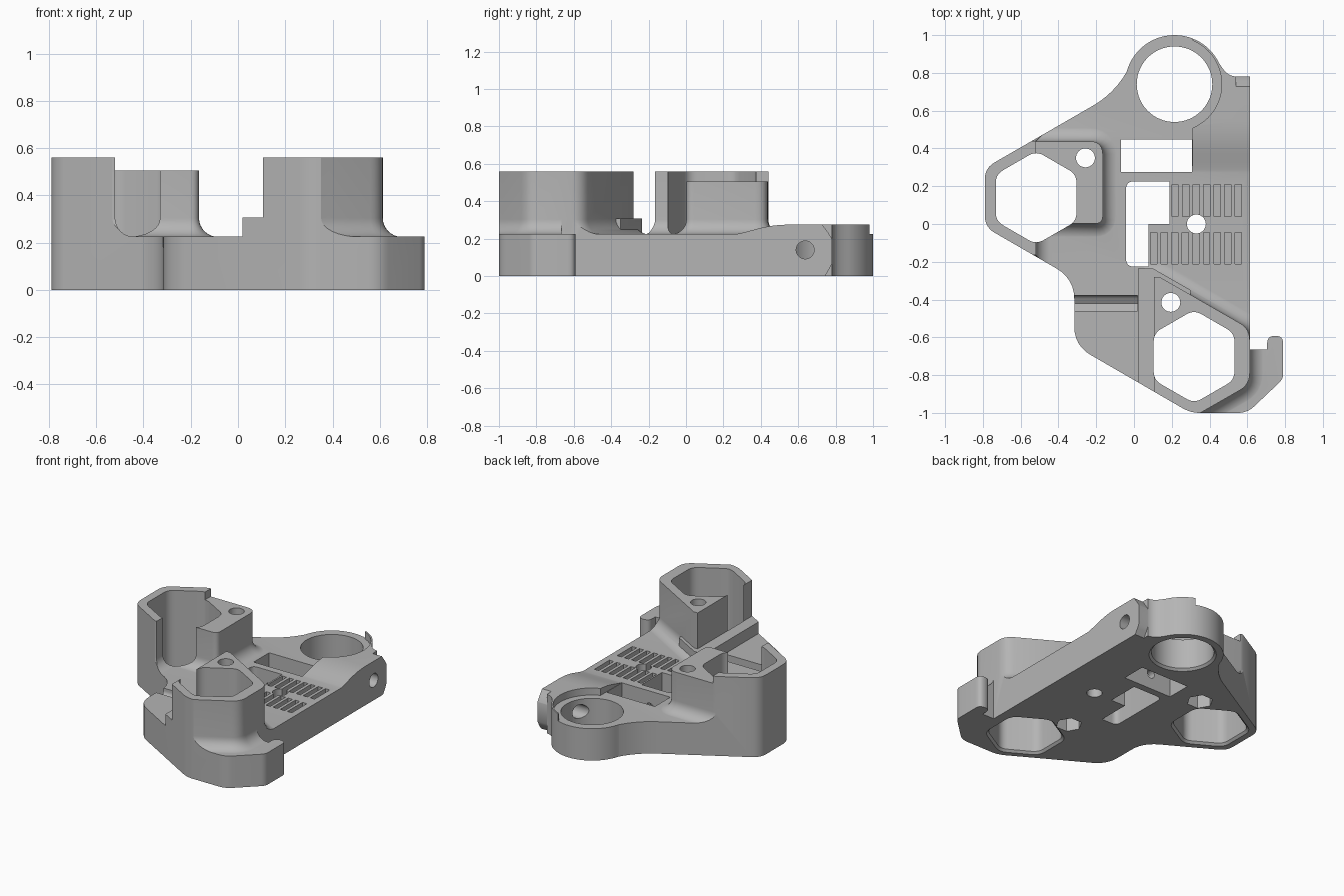
import bpy, bmesh, math
from math import sin, cos, pi, radians
from mathutils import Vector

cube = bpy.data.objects.get("Cube")
if cube:
    bpy.data.objects.remove(cube, do_unlink=True)

grey = bpy.data.materials.new("mid grey")
grey.use_nodes = True
grey.diffuse_color = (0.46, 0.46, 0.46, 1)
grey.node_tree.nodes["Principled BSDF"].inputs["Base Color"].default_value = (0.46, 0.46, 0.46, 1)

BASE = 0.225
TALL = 0.56


def rounded(corners, steps=6):
    """Polygon from (x, y, cut) corners; cut is the tangent length of the rounding."""
    pts = []
    for i, c in enumerate(corners):
        p = Vector(c[:2])
        cut = c[2] if len(c) > 2 else 0
        if not cut:
            pts.append(p)
            continue
        a = Vector(corners[i - 1][:2])
        b = Vector(corners[(i + 1) % len(corners)][:2])
        a = p + (a - p).normalized() * cut
        b = p + (b - p).normalized() * cut
        for k in range(steps + 1):
            t = k / steps
            pts.append(a * (1 - t) ** 2 + p * 2 * t * (1 - t) + b * t * t)
    return pts


def circle(x, y, r, n=48, turn=0):
    return [Vector((x + r * cos(turn + 2 * pi * i / n), y + r * sin(turn + 2 * pi * i / n)))
            for i in range(n)]


def hexagon(x, y, r, cut):
    return rounded([(p.x, p.y, cut) for p in circle(x, y, r, 6, pi / 6)])


def grow(pts, d):
    """Offset a counter-clockwise polygon outwards."""
    out = []
    for i, p in enumerate(pts):
        e, f = (p - pts[i - 1]).normalized(), (pts[(i + 1) % len(pts)] - p).normalized()
        n, m = Vector((e.y, -e.x)), Vector((f.y, -f.x))
        out.append(p + (n + m) * d / (1 + n.dot(m)))
    return out


def loft(name, pts, levels, axis="z"):
    """Closed solid through (height, offset) levels of one polygon."""
    area = sum(pts[i - 1].cross(p) for i, p in enumerate(pts))
    if area < 0:
        pts = pts[::-1]
    place = {"z": lambda u, v, w: (u, v, w), "x": lambda u, v, w: (w, u, v),
             "y": lambda u, v, w: (v, w, u)}[axis]
    bm = bmesh.new()
    rings = [[bm.verts.new(place(q.x, q.y, h)) for q in (grow(pts, d) if d else pts)]
             for h, d in levels]
    n = len(pts)
    for lo, hi in zip(rings, rings[1:]):
        for i in range(n):
            j = (i + 1) % n
            bm.faces.new((lo[i], lo[j], hi[j], hi[i]))
    bm.faces.new(rings[0][::-1])
    bm.faces.new(rings[-1])
    mesh = bpy.data.meshes.new(name)
    bm.to_mesh(mesh)
    bm.free()
    mesh.materials.append(grey)
    ob = bpy.data.objects.new(name, mesh)
    bpy.context.collection.objects.link(ob)
    return ob


def prism(name, pts, lo, hi, axis="z"):
    return loft(name, pts, [(lo, 0), (hi, 0)], axis)


def box(name, x0, x1, y0, y1, z0, z1):
    return prism(name, rounded([(x0, y0), (x1, y0), (x1, y1), (x0, y1)]), z0, z1)


def combine(target, tool, op):
    mod = target.modifiers.new(op, "BOOLEAN")
    mod.operation, mod.solver, mod.object = op, "EXACT", tool
    bpy.context.view_layer.objects.active = target
    bpy.ops.object.modifier_apply(modifier=mod.name)
    bpy.data.objects.remove(tool, do_unlink=True)


def flared(name, corners, top, r=0.08):
    """Tower with a concave fillet at its foot."""
    foot = [(BASE - 0.001 + r * (1 - cos(t)), r * (1 - sin(t)))
            for t in (pi / 2 * k / 8 for k in range(9))]
    return loft(name, rounded(corners), [(0.1, r)] + foot + [(top, 0)])


# Oversized slab, trimmed to the outline after the towers are added
body = box("carriage_body", -1.2, 1.2, -1.3, 1.3, 0, BASE)

# Towers, lower post and low step
combine(body, flared("left_tower", [(-0.52, -0.165), (-0.52, 0.44), (-0.56, 0.44),
        (-0.83, 0.32), (-0.83, -0.04), (-0.56, -0.165)], TALL), "UNION")
combine(body, flared("left_post", [(-0.56, 0.002), (-0.165, 0.002, 0.04),
        (-0.165, 0.438, 0.07), (-0.56, 0.438)], 0.505), "UNION")
combine(body, flared("right_tower", [(0.105, -0.92), (0.3, -1.03), (0.36, -0.995, 0.03),
        (0.613, -0.85, 0.06), (0.613, -0.555, 0.06), (0.135, -0.28), (0.105, -0.28)],
        TALL), "UNION")
combine(body, prism("low_step", rounded([(0.02, -1.1), (0.3, -1.1), (0.3, -0.35),
        (0.1, -0.235), (0.02, -0.235)]), 0.1, 0.307), "UNION")

# Raised clamp barrel at the back
bump = prism("clamp_barrel", rounded([(0.2, 0.1), (1.1, 0.1), (1.1, 0.275),
             (0.46, 0.275, 0.09), (0.27, 0.222, 0.06), (0.2, 0.215)]), 0.31, 0.8, "x")
combine(bump, prism("boss_clearance", circle(0.2145, 0.74, 0.25), 0.0, 0.5), "DIFFERENCE")
combine(body, bump, "UNION")

# Outline of the whole part
boss = [(0.2145 + 0.262 * cos(radians(a)), 0.738 + 0.262 * sin(radians(a)))
        for a in range(25, 166, 5)]
outline = rounded([(-0.79, -0.016, 0.06), (-0.316, -0.29, 0.11), (-0.316, -0.643, 0.1),
                   (0.3, -1.0, 0.05), (0.6, -1.0, 0.05), (0.79, -0.82, 0.03),
                   (0.79, -0.592, 0.04), (0.705, -0.592, 0.04), (0.705, -0.665),
                   (0.613, -0.665), (0.613, 0.78), (0.5, 0.78, 0.05)] + boss +
                  [(-0.105, 0.691, 0.13), (-0.79, 0.296, 0.06)])
combine(body, prism("outline", outline, -0.5, 1), "INTERSECT")

# Rounded end of the clamp barrel
combine(body, prism("barrel_end", rounded([(0.73, -0.02), (0.83, 0.14, 0.12), (0.71, 0.3),
        (0.95, 0.3), (0.95, -0.02)]), 0.54, 0.9, "x"), "DIFFERENCE")

# Hexagonal sockets, chamfered underneath
for x, y in ((-0.518, 0.139), (0.318, -0.702)):
    combine(body, loft("socket", hexagon(x, y, 0.247, 0.045),
            [(-0.02, 0.035), (0.015, 0), (1, 0)]), "DIFFERENCE")

# Screw holes with nut pockets below, centre hole and large bore
for x, y in ((-0.257, 0.35), (0.195, -0.415)):
    combine(body, prism("screw_hole", circle(x, y, 0.05, 32), -0.1, 1), "DIFFERENCE")
    combine(body, prism("nut_pocket", circle(x, y, 0.085, 6), -0.1, 0.12), "DIFFERENCE")
combine(body, prism("centre_hole", circle(0.33, 0, 0.05, 32), -0.1, 1), "DIFFERENCE")
combine(body, loft("large_bore", circle(0.2145, 0.74, 0.2, 64),
        [(-0.02, 0.035), (0.015, 0), (1, 0)]), "DIFFERENCE")

# Rectangular and stepped windows, with the small cross hole between them
combine(body, box("rear_window", -0.07, 0.307, 0.275, 0.447, -0.1, 1), "DIFFERENCE")
combine(body, prism("stepped_window", rounded([(-0.042, -0.225, 0.04), (0.077, -0.225),
        (0.077, 0), (0.188, 0), (0.188, 0.225), (-0.042, 0.225, 0.04)]), -0.1, 1),
        "DIFFERENCE")
combine(body, prism("cross_hole", circle(0.11, 0.09, 0.03, 24), 0.15, 0.35, "y"), "DIFFERENCE")

# Clamp bolt hole through the side
combine(body, prism("bolt_hole", circle(0.637, 0.14, 0.048, 32), 0.3, 0.8, "x"), "DIFFERENCE")

# Belt tooth grooves
for first, count, y0, y1 in ((0.2, 7, 0.04, 0.208), (0.087, 9, -0.213, -0.045)):
    for i in range(count):
        x = first + 0.056 * i
        combine(body, box("tooth", x, x + 0.034, y0, y1, 0.15, 0.4), "DIFFERENCE")

# Cross channel at the front
combine(body, prism("channel", rounded([(-0.46, 0.3), (-0.46, 0.175), (-0.42, 0.165),
        (-0.378, 0.19, 0.02), (-0.378, 0.3)]), -0.5, 0.019, "x"), "DIFFERENCE")

bpy.ops.object.select_all(action="DESELECT")
body.select_set(True)
bpy.context.view_layer.objects.active = body
bpy.ops.object.shade_smooth_by_angle(angle=radians(30))
